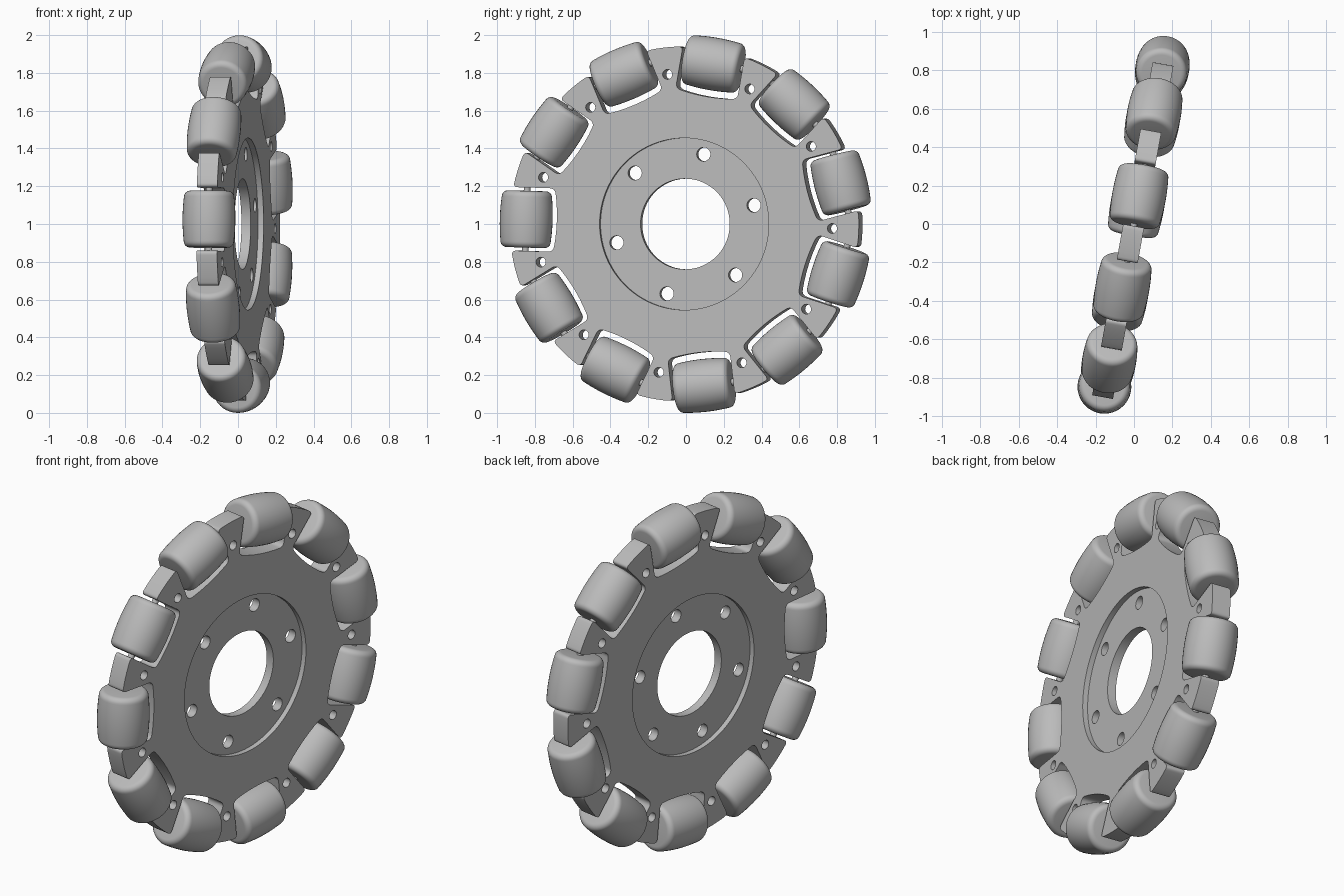
import bpy, bmesh
from math import sin, cos, pi, radians, sqrt
from mathutils import Matrix, Vector

cube = bpy.data.objects.get("Cube")
if cube:
    bpy.data.objects.remove(cube, do_unlink=True)

COUNT = 11                    # rollers around the rim
PITCH = 2 * pi / COUNT
START = radians(178.3)        # angle of the first roller
RIM, SLOT, AXLE_R = 0.94, 0.168, 0.86
# whole wheel: centred at z = 1, turned a little about the vertical
PLACE = Matrix.Translation((0, 0, 1)) @ Matrix.Rotation(radians(-10.3), 4, 'Z')
# drawing plane (x, y) -> wheel plane (y, z)
UPRIGHT = Matrix(((0, 0, 1, 0), (1, 0, 0, 0), (0, 1, 0, 0), (0, 0, 0, 1)))

grey = bpy.data.materials.new("plain_grey")
grey.use_nodes = True
grey.diffuse_color = (0.5, 0.5, 0.5, 1)
grey.node_tree.nodes["Principled BSDF"].inputs["Base Color"].default_value = (0.5, 0.5, 0.5, 1)


def activate(obj):
    bpy.ops.object.select_all(action='DESELECT')
    obj.select_set(True)
    bpy.context.view_layer.objects.active = obj


def finish(obj, matrix):
    obj.matrix_world = matrix
    activate(obj)
    bpy.ops.object.shade_smooth_by_angle(angle=radians(35))


def circle(radius, steps, centre=(0, 0)):
    return [(centre[0] + radius * cos(2 * pi * i / steps),
             centre[1] + radius * sin(2 * pi * i / steps)) for i in range(steps)]


def polar(r, a):
    return (r * cos(a), r * sin(a))


def plate(name, loops, thickness):
    """Flat plate from an outline and hole loops."""
    curve = bpy.data.curves.new(name, 'CURVE')
    curve.dimensions = '2D'
    curve.fill_mode = 'BOTH'
    curve.extrude = thickness / 2
    for pts in loops:
        spline = curve.splines.new('POLY')
        spline.points.add(len(pts) - 1)
        for p, (x, y) in zip(spline.points, pts):
            p.co = (x, y, 0, 1)
        spline.use_cyclic_u = True
    curve.materials.append(grey)
    obj = bpy.data.objects.new(name, curve)
    bpy.context.collection.objects.link(obj)
    activate(obj)
    bpy.ops.object.convert(target='MESH')
    finish(bpy.context.object, PLACE @ UPRIGHT)


def rounded(corners, steps=6):
    """Round every (x, y, radius) corner of a closed path."""
    out = []
    for i, (x, y, r) in enumerate(corners):
        p = Vector((x, y))
        if r == 0:
            out.append((x, y))
            continue
        a = p + (Vector(corners[i - 1][:2]) - p).normalized() * r
        b = p + (Vector(corners[(i + 1) % len(corners)][:2]) - p).normalized() * r
        for k in range(steps + 1):
            t = k / steps
            out.append(tuple(a * (1 - t) ** 2 + p * 2 * t * (1 - t) + b * t * t))
    return out


def lathe(name, profile, steps=40):
    """Revolve (along, radius) pairs about the y axis."""
    bm = bmesh.new()
    verts = [bm.verts.new((0, u, r)) for u, r in profile]
    edges = [bm.edges.new(e) for e in zip(verts, verts[1:])]
    bmesh.ops.spin(bm, geom=verts + edges, cent=(0, 0, 0), axis=(0, 1, 0),
                   angle=2 * pi, steps=steps)
    bmesh.ops.remove_doubles(bm, verts=bm.verts, dist=1e-5)
    bmesh.ops.recalc_face_normals(bm, faces=bm.faces)
    mesh = bpy.data.meshes.new(name)
    bm.to_mesh(mesh)
    bm.free()
    mesh.materials.append(grey)
    return mesh


# Toothed outer plate: one slot and one tab per roller
tooth_top = sqrt(RIM ** 2 - SLOT ** 2)
slot = [(SLOT, tooth_top, 0.025), (SLOT, 0.70, 0.03)]
slot += [(u, 0.685 + 0.55 * u * u, 0) for u in (0.1, 0.05, 0, -0.05, -0.1)]
slot += [(-SLOT, 0.70, 0.03), (-SLOT, tooth_top, 0.025)]
slot += [(*polar(RIM, pi / 2 + PITCH / 2 + radians(d)), 0) for d in (-3, -1, 1, 3)]
outline, tab_holes = [], []
for k in range(COUNT):
    a = START + k * PITCH
    turn = Matrix.Rotation(a - pi / 2, 2)
    outline += [(*(turn @ Vector((x, y))), r) for x, y, r in slot]
    tab_holes.append(circle(0.026, 20, polar(0.797, a + PITCH / 2)))
plate("rim_plate", [rounded(outline), circle(0.455, 96)] + tab_holes, 0.11)

# Thinner hub web with bore and bolt holes, recessed on both faces
bolts = [circle(0.037, 24, polar(0.382, radians(15 + 60 * k))) for k in range(6)]
plate("hub_web", [circle(0.455, 96), circle(0.24, 72)] + bolts, 0.05)

# Barrel rollers whose crown follows the rolling circle, on thin axles
HALF, FILLET = 0.15, 0.032


def crown(u):
    return sqrt(1 - u * u) - AXLE_R


edge = HALF - FILLET
side = [(edge * i / 5, crown(edge * i / 5)) for i in range(6)]
side += [(edge + FILLET * sin(t), crown(edge) - FILLET * (1 - cos(t)))
         for t in (pi / 2 * i / 6 for i in range(1, 7))]
side.append((HALF, 0))
roller_mesh = lathe("roller", [(-u, r) for u, r in reversed(side[1:])] + side)
axle_mesh = lathe("axle", [(-0.19, 0), (-0.19, 0.018), (0.19, 0.018), (0.19, 0)], 16)
for k in range(COUNT):
    spot = (PLACE @ Matrix.Rotation(START + k * PITCH - pi / 2, 4, 'X')
            @ Matrix.Translation((0, 0, AXLE_R)))
    for name, mesh in (("roller", roller_mesh), ("axle", axle_mesh)):
        obj = bpy.data.objects.new(f"{name}_{k + 1}", mesh)
        bpy.context.collection.objects.link(obj)
        finish(obj, spot)
